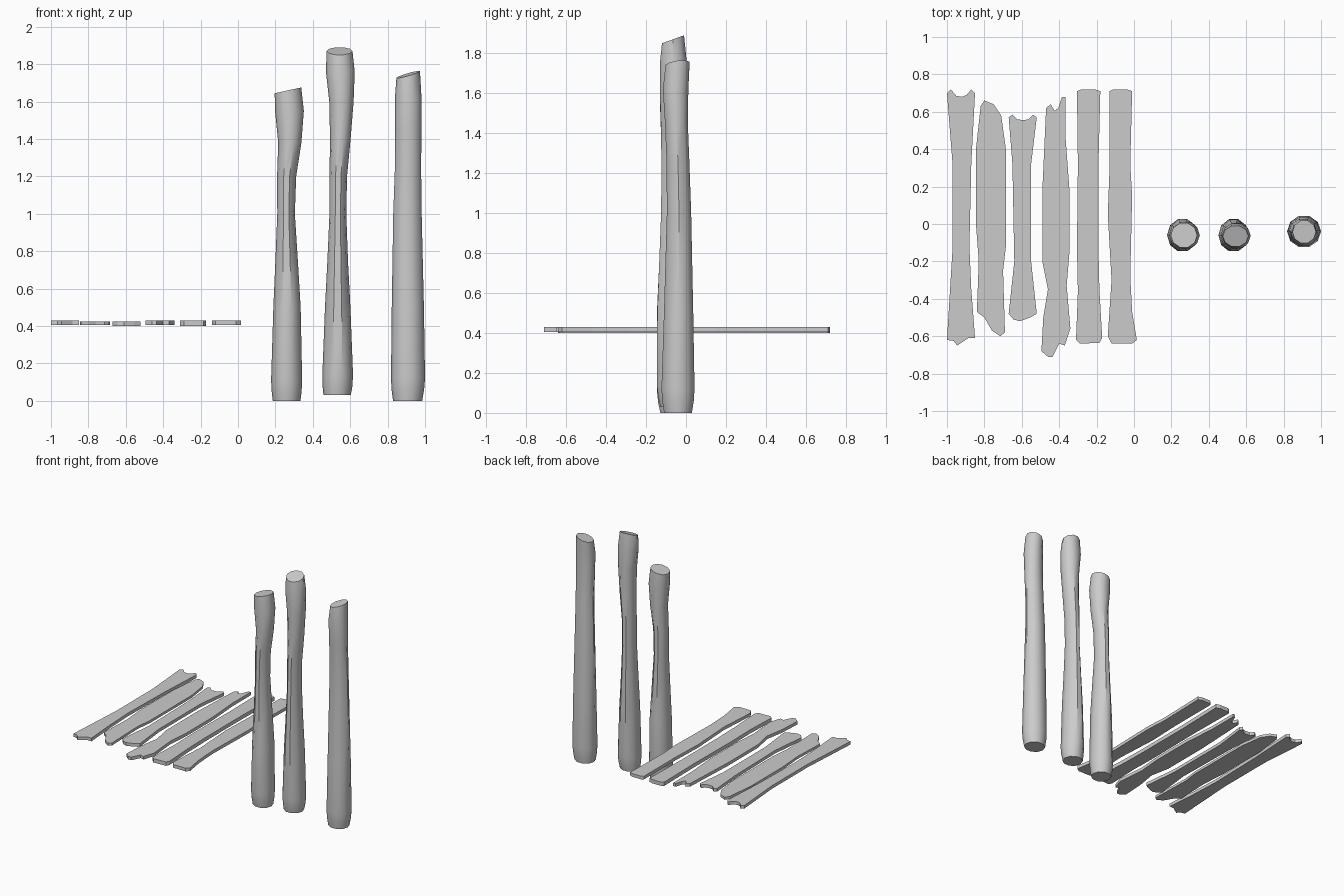
import bpy, bmesh
from math import cos, sin, tau

SIDES = 10


def finish(bm, name, angle):
    bmesh.ops.recalc_face_normals(bm, faces=bm.faces[:])
    mesh = bpy.data.meshes.new(name)
    bm.to_mesh(mesh)
    bm.free()
    obj = bpy.data.objects.new(name, mesh)
    bpy.context.collection.objects.link(obj)
    if angle:
        bpy.ops.object.select_all(action='DESELECT')
        bpy.context.view_layer.objects.active = obj
        obj.select_set(True)
        bpy.ops.object.shade_smooth_by_angle(angle=angle)


def plank(name, z0, z1, outline):
    """Flat board: outline seen from above, extruded upward."""
    bm = bmesh.new()
    face = bm.faces.new([bm.verts.new((x, y, z0)) for x, y in outline])
    top = bmesh.ops.extrude_face_region(bm, geom=[face], use_keep_orig=True)
    for v in top['geom']:
        if isinstance(v, bmesh.types.BMVert):
            v.co.z = z1
    finish(bm, name, 0)


def post(name, rings, slope):
    """Log: rings of (z, cx, cy, rx, ry); the last ring is cut at a slope."""
    bm = bmesh.new()
    loops = []
    for k, (z, cx, cy, rx, ry) in enumerate(rings):
        loop = []
        for i in range(SIDES):
            dx, dy = rx * cos(tau * i / SIDES), ry * sin(tau * i / SIDES)
            tilt = slope[0] * dx + slope[1] * dy if k == len(rings) - 1 else 0
            loop.append(bm.verts.new((cx + dx, cy + dy, z + tilt)))
        loops.append(loop)
    for a, b in zip(loops, loops[1:]):
        for i in range(SIDES):
            j = (i + 1) % SIDES
            bm.faces.new((a[i], a[j], b[j], b[i]))
    bm.faces.new(loops[0])
    bm.faces.new(loops[-1])
    finish(bm, name, 0.7)


# Boards, left to right
plank("plank_forked", .405, .43, [
    (-1, .70), (-.98, .72), (-.95, .685), (-.92, .68), (-.895, .69),
    (-.87, .72), (-.85, .70), (-.87, .32), (-.88, -.12), (-.87, -.35),
    (-.85, -.61), (-.885, -.61), (-.945, -.65), (-.965, -.625),
    (-1, -.62), (-.97, -.13), (-.97, .32)])
plank("plank_rounded", .405, .425, [
    (-.80, .66), (-.75, .64), (-.71, .58), (-.685, .40), (-.685, -.12),
    (-.70, -.25), (-.69, -.58), (-.715, -.60), (-.76, -.57), (-.80, -.50),
    (-.84, -.47), (-.83, -.2), (-.845, 0), (-.845, .40), (-.82, .63)])
plank("plank_short", .40, .425, [
    (-.67, .57), (-.65, .585), (-.625, .56), (-.59, .555), (-.565, .56),
    (-.54, .585), (-.52, .57), (-.55, .32), (-.55, -.20), (-.52, -.48),
    (-.555, -.50), (-.61, -.52), (-.645, -.51), (-.67, -.48),
    (-.64, -.20), (-.65, .32)])
plank("plank_splintered", .405, .43, [
    (-.47, .62), (-.445, .64), (-.425, .605), (-.405, .62), (-.385, .68),
    (-.365, .68), (-.365, .45), (-.345, .18), (-.345, -.15), (-.36, -.33),
    (-.34, -.56), (-.37, -.65), (-.40, -.64), (-.435, -.71), (-.46, -.71),
    (-.495, -.68), (-.485, -.50), (-.46, -.35), (-.49, -.20), (-.49, .18)])
plank("plank_straight", .40, .43, [
    (-.305, .71), (-.28, .72), (-.21, .72), (-.18, .71), (-.19, .32),
    (-.19, -.13), (-.185, -.35), (-.17, -.61), (-.185, -.635),
    (-.29, -.64), (-.31, -.62), (-.30, -.36), (-.305, -.13), (-.30, .32)])
plank("plank_wide_foot", .405, .43, [
    (-.13, .71), (-.11, .72), (-.04, .72), (-.01, .71), (-.02, .32),
    (-.01, .15), (-.02, -.28), (-.01, -.47), (.015, -.62), (-.01, -.64),
    (-.12, -.64), (-.14, -.60), (-.12, -.30), (-.14, .05), (-.13, .32)])

# Upright posts, left to right
post("post_short", [
    (0, .26, -.06, .074, .072), (.05, .26, -.06, .08, .083),
    (.11, .26, -.06, .083, .09), (.5, .262, -.06, .073, .09),
    (.75, .26, -.06, .06, .078), (1.0, .257, -.06, .047, .067),
    (1.2, .26, -.06, .051, .065), (1.38, .277, -.06, .062, .068),
    (1.55, .275, -.06, .077, .074), (1.66, .267, -.06, .071, .068)],
    (.22, 0))
post("post_tall", [
    (.03, .53, -.06, .073, .072), (.08, .532, -.06, .08, .083),
    (.14, .533, -.06, .082, .09), (.5, .533, -.06, .068, .088),
    (.75, .533, -.06, .055, .078), (1.0, .534, -.06, .045, .068),
    (1.2, .536, -.06, .047, .066), (1.4, .547, -.06, .055, .068),
    (1.6, .553, -.063, .065, .071), (1.76, .547, -.063, .077, .07),
    (1.87, .543, -.065, .069, .058)], (0, .36))
post("post_thick", [
    (0, .907, -.04, .078, .073), (.06, .908, -.04, .087, .083),
    (.12, .909, -.04, .091, .087), (.5, .908, -.037, .086, .077),
    (1.0, .906, -.035, .076, .064), (1.25, .909, -.04, .07, .06),
    (1.45, .91, -.048, .071, .06), (1.62, .91, -.052, .071, .067),
    (1.745, .91, -.042, .063, .063)], (.29, .12))
